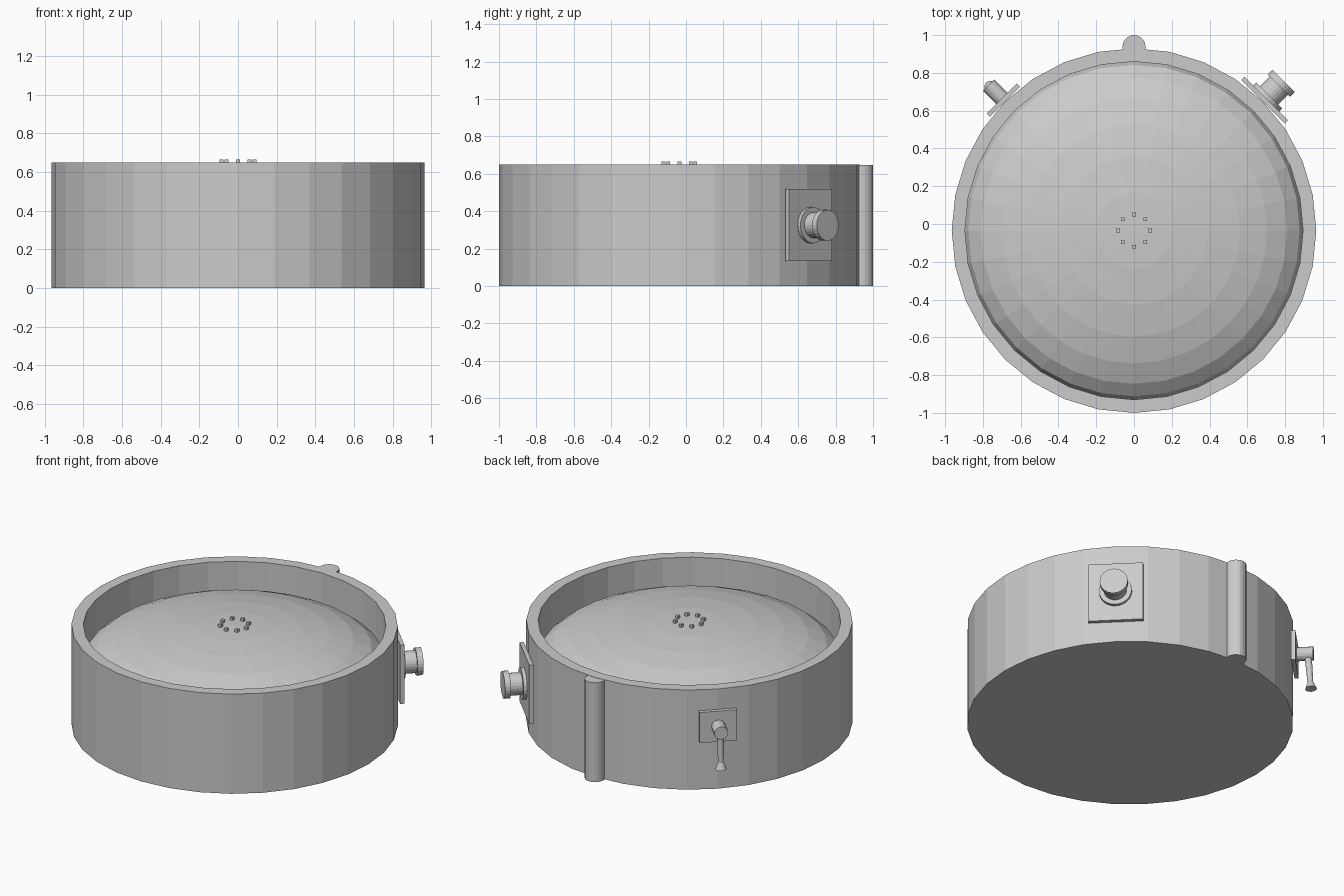
import bpy, bmesh
from math import sin, cos, pi, radians
from mathutils import Matrix, Vector

if "Cube" in bpy.data.objects:
    bpy.data.objects.remove(bpy.data.objects["Cube"])

CY = -0.035                       # y of the basin axis
H = 0.65                          # basin height


def finish(name, bm, matrix):
    bmesh.ops.recalc_face_normals(bm, faces=bm.faces)
    mesh = bpy.data.meshes.new(name)
    bm.to_mesh(mesh)
    bm.free()
    ob = bpy.data.objects.new(name, mesh)
    ob.matrix_world = matrix
    bpy.context.collection.objects.link(ob)
    return ob


def lathe(name, profile, sides, matrix):
    """Revolve (radius, height) points around local z."""
    bm = bmesh.new()
    rings = []
    for r, z in profile:
        if r == 0:
            rings.append([bm.verts.new((0, 0, z))] * sides)
        else:
            rings.append([bm.verts.new((r * cos(2 * pi * i / sides), r * sin(2 * pi * i / sides), z))
                          for i in range(sides)])
    for a, b in zip(rings, rings[1:]):
        for i in range(sides):
            j = (i + 1) % sides
            bm.faces.new(dict.fromkeys((a[i], a[j], b[j], b[i])))
    return finish(name, bm, matrix)


def box(name, size, matrix):
    bm = bmesh.new()
    bmesh.ops.create_cube(bm, size=1)
    bmesh.ops.scale(bm, vec=size, verts=bm.verts)
    return finish(name, bm, matrix)


def outward(angle, z):
    """Frame on the basin axis whose local z points outward at the angle, local y up."""
    return (Matrix.Translation((0, CY, z)) @ Matrix.Rotation(radians(angle + 90), 4, 'Z')
            @ Matrix.Rotation(radians(90), 4, 'X'))


def at(x, y, z):
    return Matrix.Translation((x, y, z))


axis = at(0, CY, 0)

# Round basin with an open recess
lathe("basin", [(0, 0), (0.965, 0), (0.965, H), (0.895, H), (0.895, 0.37), (0, 0.37)], 32, axis)

# Flattened dome inside the basin
dome = [(0.9 * sin(k * pi / 14), 0.395 + 0.255 * cos(k * pi / 14)) for k in range(1, 8)]
lathe("dome", [(0, H)] + dome, 32, axis)

# Ring of small studs on the dome
for i in range(8):
    a = i * pi / 4
    box(f"stud_{i + 1}", (0.02, 0.02, 0.025), at(0.085 * cos(a), CY + 0.085 * sin(a), 0.6535))

# Vertical pipe at the back
lathe("back_pipe", [(0, 0), (0.061, 0), (0.061, 0.648), (0, 0.648)], 20, at(0, 0.939, 0))

# Filler port on the right
port = outward(45, 0.325)
box("port_plate", (0.325, 0.385, 0.025), port @ at(0, 0, 0.978))
lathe("port", [(0, 0.98), (0.097, 0.98), (0.097, 1.012), (0.068, 1.012), (0.068, 1.085),
               (0.083, 1.085), (0.083, 1.121), (0, 1.121)], 24, port)

# Tap on the left
tap = outward(135, 0.418)
box("tap_plate", (0.225, 0.2, 0.025), tap @ at(0, 0, 0.978))
lathe("tap_stem", [(0, 0.98), (0.042, 0.98), (0.042, 1.088), (0, 1.088)], 16, tap)

# Tap lever with a flared end, hanging slightly outward
top, end = tap @ Vector((0, 0, 1.055)), tap @ Vector((0, -0.24, 1.073))
drop = end - top
lathe("tap_lever", [(0, 0), (0.022, 0), (0.017, 0.195), (0.035, drop.length), (0, drop.length)], 12,
      Matrix.Translation(top) @ drop.to_track_quat('Z', 'Y').to_matrix().to_4x4())
